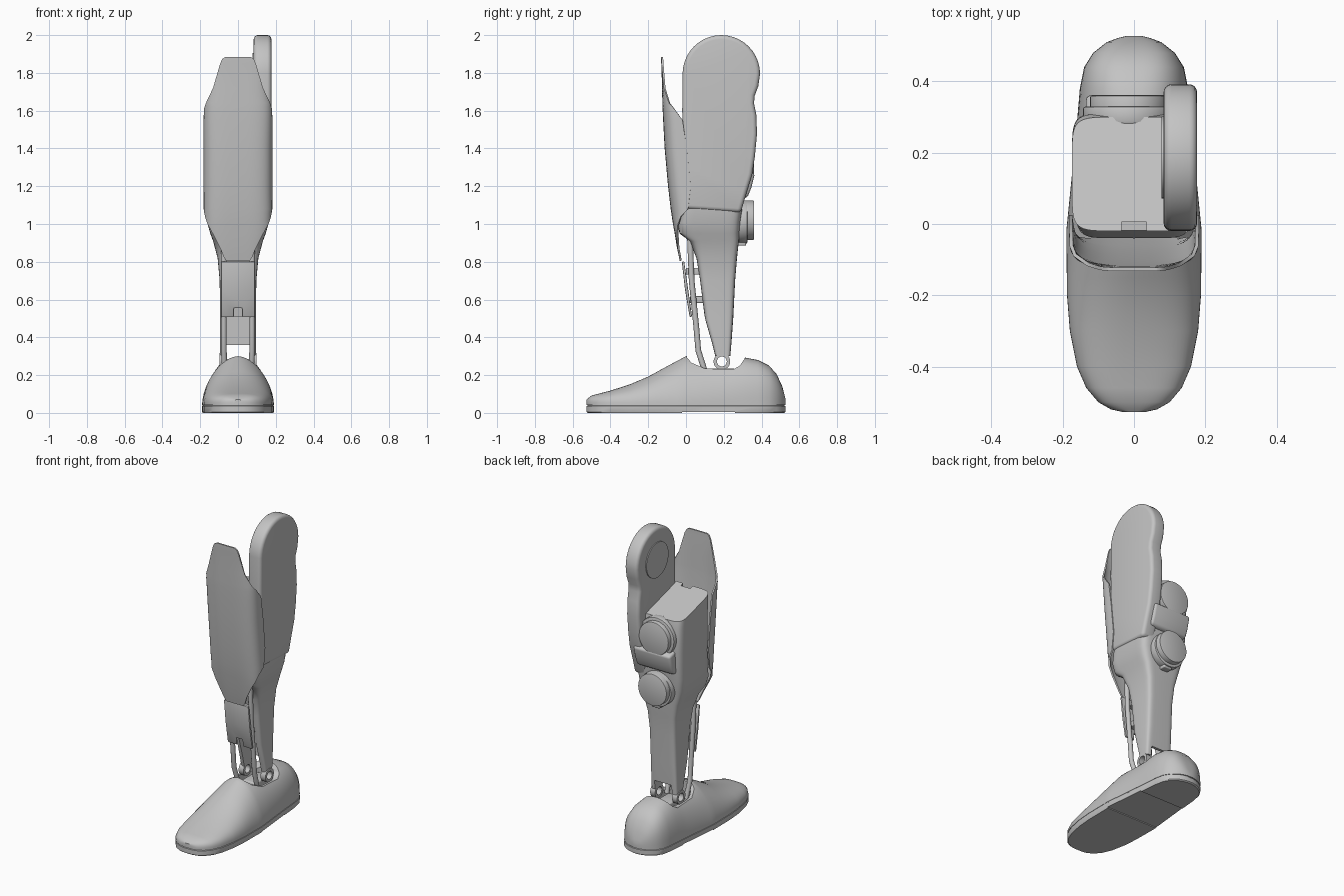
import bpy, bmesh, math
from mathutils import Matrix

cube = bpy.data.objects.get("Cube")
if cube:
    bpy.data.objects.remove(cube, do_unlink=True)

GREY = bpy.data.materials.new("plain grey")
GREY.use_nodes = True
GREY.diffuse_color = (0.55, 0.55, 0.55, 1)
GREY.node_tree.nodes["Principled BSDF"].inputs["Base Color"].default_value = (0.55, 0.55, 0.55, 1)


def activate(ob):
    bpy.ops.object.select_all(action='DESELECT')
    ob.select_set(True)
    bpy.context.view_layer.objects.active = ob


def make(name, bm):
    bmesh.ops.recalc_face_normals(bm, faces=bm.faces[:])
    me = bpy.data.meshes.new(name)
    bm.to_mesh(me)
    bm.free()
    me.materials.append(GREY)
    ob = bpy.data.objects.new(name, me)
    bpy.context.collection.objects.link(ob)
    return ob


def modify(ob, kind, **settings):
    mod = ob.modifiers.new(kind.lower(), kind)
    for key, value in settings.items():
        setattr(mod, key, value)
    activate(ob)
    bpy.ops.object.modifier_apply(modifier=mod.name)
    return ob


def cut(ob, cutter):
    modify(ob, 'BOOLEAN', operation='DIFFERENCE', object=cutter, solver='EXACT')
    bpy.data.objects.remove(cutter, do_unlink=True)


def smooth(ob, angle=35):
    activate(ob)
    bpy.ops.object.shade_smooth_by_angle(angle=math.radians(angle))
    return ob


def loft(name, rings, closed=True):
    bm = bmesh.new()
    rows = [[bm.verts.new(p) for p in ring] for ring in rings]
    n = len(rows[0])
    for a, b in zip(rows, rows[1:]):
        for i in range(n if closed else n - 1):
            j = (i + 1) % n
            bm.faces.new((a[i], a[j], b[j], b[i]))
    if closed:
        bm.faces.new(rows[0])
        bm.faces.new(rows[-1])
    return make(name, bm)


def box(name, x, y, z, bevel=0):
    corners = [(x[0], y[0]), (x[1], y[0]), (x[1], y[1]), (x[0], y[1])]
    ob = loft(name, [[(a, b, h) for a, b in corners] for h in z])
    if bevel:
        smooth(modify(ob, 'BEVEL', width=bevel, segments=3))
    return ob


def prism(name, outline, x0, x1):
    return loft(name, [[(x, y, z) for y, z in outline] for x in (x0, x1)])


def cylinder(name, center, radius, depth, axis, bevel=0):
    bm = bmesh.new()
    bmesh.ops.create_cone(bm, cap_ends=True, segments=48, radius1=radius, radius2=radius, depth=depth)
    turn = Matrix.Rotation(math.pi / 2, 4, 'Y' if axis == 'x' else 'X')
    bm.transform(Matrix.Translation(center) @ turn)
    ob = make(name, bm)
    if bevel:
        modify(ob, 'BEVEL', width=bevel, segments=2, limit_method='ANGLE')
    return smooth(ob)


def power(v, e):
    return math.copysign(abs(v) ** e, v)


def blend(table, t):
    # smooth interpolation through (t, value) pairs
    for (a, u), (b, v) in zip(table, table[1:]):
        if t <= b:
            return u + (v - u) * (t - a) / (b - a)
    return table[-1][1]


# Shank: rounded box sections of height, front, back, half width, top tilt
shank_rows = [(.30, .155, .235, .094, 0), (.36, .14, .24, .095, 0), (.5, .1, .25, .095, 0),
              (.7, .075, .26, .097, 0), (.82, .055, .27, .108, 0), (.91, .02, .28, .132, 0),
              (.95, -.035, .282, .147, 0), (1.01, -.04, .288, .164, 0), (1.1, -.015, .3, .172, 0),
              (1.3, -.015, .312, .174, .02), (1.48, -.018, .31, .174, .05), (1.57, -.02, .3, .174, .09)]
rings = []
for z, front, back, hw, tilt in shank_rows:
    mid, half = (front + back) / 2, (back - front) / 2
    ring = []
    for i in range(48):
        a = math.tau * i / 48
        s = power(math.sin(a), .3)
        ring.append((hw * power(math.cos(a), .3), mid + half * s, z - tilt * (s + 1) / 2))
    rings.append(ring)
shank = loft("shank", rings)
cut(shank, box("channel_cutter", (-.062, .062), (-.1, .222), (.2, .51)))
cut(shank, box("fork_cutter", (-.062, .062), (-.1, .4), (.2, .36)))
cut(shank, box("notch_cutter", (-.035, .035), (-.1, .005), (1.52, 1.7)))
smooth(shank)

# Tall side paddle with its inner round pad
outline = [(.0, 1.08), (-.015, 1.3), (-.02, 1.6), (-.018, 1.8)]
outline += [(.187 + .205 * math.cos(a), 1.795 + .205 * math.sin(a))
            for a in [math.pi * (1 - i / 20) for i in range(1, 21)]]
outline += [(.383, 1.73), (.364, 1.68), (.36, 1.64), (.372, 1.58), (.376, 1.48), (.365, 1.36),
            (.35, 1.26), (.322, 1.17), (.29, 1.06)]
paddle = prism("side_paddle", outline, .083, .177)
smooth(modify(paddle, 'BEVEL', width=.022, segments=4, limit_method='ANGLE', angle_limit=math.radians(60)))
cylinder("paddle_pad", (.081, .187, 1.79), .115, .008, 'x')

# Shin plate: curved shell of height, front, wrap depth, half width
plate_rows = [(.805, -.028, .06, .06), (.825, -.032, .07, .075), (.87, -.042, .08, .092),
              (.95, -.055, .09, .132), (1.0, -.064, .09, .158), (1.04, -.07, .1, .17),
              (1.08, -.076, .105, .1769), (1.2, -.09, .115, .177), (1.4, -.108, .112, .177),
              (1.55, -.116, .098, .177), (1.61, -.119, .09, .1755), (1.64, -.12, .09, .166),
              (1.72, -.122, .08, .13), (1.8, -.124, .07, .108), (1.85, -.126, .06, .094),
              (1.875, -.127, .06, .082), (1.885, -.127, .06, .065)]
A, E = .177, 3.5
rings = []
for z, front, depth, hw in plate_rows:
    tmax = math.asin((hw / A) ** (E / 2))
    ring = []
    for i in range(37):
        t = tmax * (i / 18 - 1)
        ring.append((A * power(math.sin(t), 2 / E),
                     front + depth * (1 - max(math.cos(t), 0) ** (2 / E)), z))
    rings.append(ring)
shin = loft("shin_plate", rings, closed=False)
smooth(modify(shin, 'SOLIDIFY', thickness=.01, offset=0), 40)

# Lower front cover with its notch and brackets
cover = prism("front_cover", [(-.022, .8), (-.01, .805), (.032, .51), (.02, .505), (-.005, .65)], -.09, .09)
cut(cover, box("cover_notch_cutter", (-.022, .022), (-.1, .1), (.4, .555)))
modify(cover, 'BEVEL', width=.006, segments=2, limit_method='ANGLE')
smooth(cover)
for z, y in ((.75, 0), (.6, .02)):
    box("cover_bracket", (-.06, .06), (y, .12), (z - .018, z + .018), .005)

# Actuator rods, fork hubs and ankle block, mirrored on both sides
for side in (-1, 1):
    name = "left" if side > 0 else "right"
    curve = bpy.data.curves.new(name + "_rod", 'CURVE')
    curve.dimensions = '3D'
    curve.bevel_depth = .015
    curve.use_fill_caps = True
    spline = curve.splines.new('POLY')
    path = [(.075, .02, .95), (.075, .03, .7), (.075, .055, .45), (.075, .065, .33), (.07, .1, .22)]
    spline.points.add(len(path) - 1)
    for p, (x, y, z) in zip(spline.points, path):
        p.co = (side * x, y, z, 1)
    rod = bpy.data.objects.new(name + "_rod", curve)
    curve.materials.append(GREY)
    bpy.context.collection.objects.link(rod)
    hub = cylinder(name + "_ankle_hub", (side * .08, .19, .272), .044, .036, 'x')
    cut(hub, cylinder("hub_cutter", (side * .08, .19, .272), .026, .2, 'x'))
    smooth(hub)
    cut(shank, cylinder("fork_hole_cutter", (side * .08, .19, .272), .04, .1, 'x'))
smooth(shank)
box("ankle_block", (-.05, .05), (.11, .26), (.12, .235), .01)

# Rear joint drums and the saddle between them
cylinder("upper_drum_collar", (-.015, .305, 1.36), .128, .05, 'y', .008)
cylinder("upper_drum", (-.015, .32, 1.36), .108, .08, 'y', .004)
saddle = prism("rear_saddle", [(.27, 1.13), (.325, 1.14), (.345, 1.19), (.365, 1.27), (.3, 1.29), (.27, 1.28)],
               -.135, .135)
smooth(modify(saddle, 'BEVEL', width=.015, segments=3, limit_method='ANGLE'))
cylinder("lower_drum_collar", (-.005, .295, 1.01), .113, .06, 'y', .006)
cylinder("lower_drum", (-.005, .305, 1.02), .104, .11, 'y', .004)
box("lower_drum_catch", (-.03, .03), (.27, .318), (.885, .93), .006)

# Foot shell: domed sections along its length
width = [(-.528, .03), (-.52, .065), (-.5, .1), (-.46, .134), (-.4, .16), (-.3, .18), (-.2, .188),
         (-.02, .19), (.1, .178), (.25, .163), (.38, .152), (.44, .14), (.48, .115), (.51, .077),
         (.522, .045), (.528, .02)]
height = [(-.528, .07), (-.5, .092), (-.4, .118), (-.3, .15), (-.2, .192), (-.1, .247), (0, .3),
          (.3, .295), (.38, .28), (.44, .25), (.48, .205), (.51, .14), (.528, .07)]
power_by_y = [(-.528, 3.2), (-.3, 2.3), (0, 1.75), (.2, 2), (.4, 2.6), (.528, 3)]
stations = sorted({y for y, _ in width} | {y for y, _ in height} | {-.25, -.15, -.05, .05, .2})
rings = []
for y in stations:
    w, h, n = blend(width, y), blend(height, y), blend(power_by_y, y)
    rings.append([(w * power(math.cos(a), 2 / n), y, .042 + (h - .042) * abs(math.sin(a)) ** (2 / n))
                  for a in [math.pi * i / 32 for i in range(33)]])
foot = loft("foot_shell", rings)
cut(foot, prism("ankle_opening_cutter", [(.005, .4), (.005, .292), (.03, .265), (.1, .235), (.25, .23),
                                         (.285, .25), (.31, .286), (.33, .4)], -.3, .3))
pit = cylinder("pit_cutter", (0, 0, 0), 1, 1, 'y')
pit.data.transform(Matrix.Translation((0, .155, .25)) @ Matrix.Diagonal((.098, .145, .2, 1))
                   @ Matrix.Rotation(math.pi / 2, 4, 'X'))
cut(foot, pit)
smooth(foot, 40)

# Sole slab with a shallow arch between the pads
side = [(w, y) for y, w in width]
rim = side + [(-x, y) for x, y in reversed(side)]
sole = loft("sole", [[(x * s, y * s, z) for x, y in rim]
                     for z, s in ((0, .985), (.006, 1), (.036, 1), (.038, .988), (.046, .988))])
cut(sole, box("arch_cutter", (-.3, .3), (-.02, .26), (-.1, .006)))
smooth(sole)
